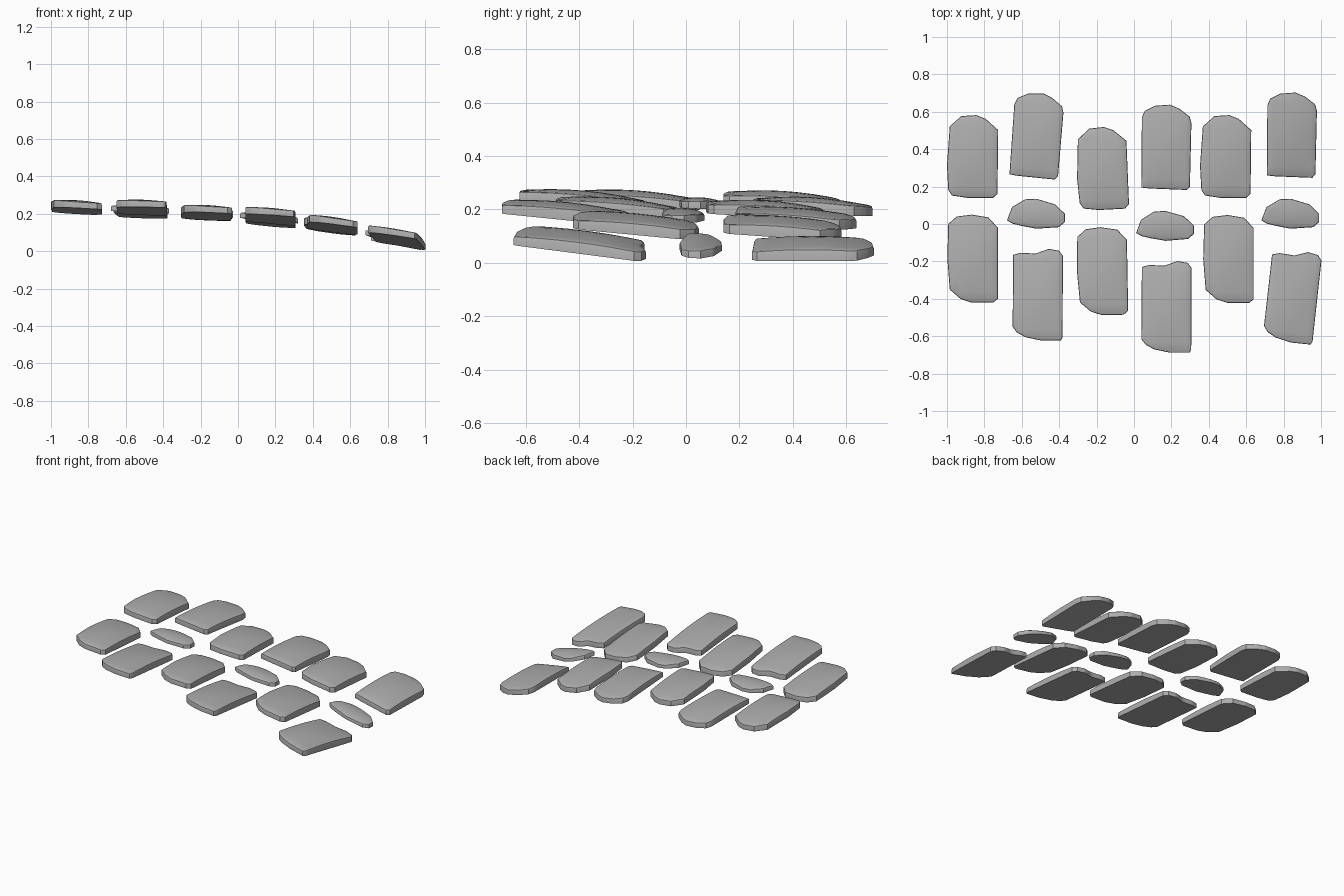
import bpy, bmesh, math
from mathutils import Vector, Matrix

cube = bpy.data.objects.get("Cube")
if cube:
    bpy.data.objects.remove(cube)

grey = bpy.data.materials.new("stone grey")
grey.use_nodes = True
tone = (0.42, 0.42, 0.42, 1)
grey.diffuse_color = tone
grey.node_tree.nodes["Principled BSDF"].inputs["Base Color"].default_value = tone

# Plan outlines, each centred on its own middle
ARCHED = [(-.13, -.18), (-.11, -.21), (-.03, -.222), (.11, -.222), (.133, -.2), (.137, .14),
          (.07, .2), (.02, .22), (-.06, .215), (-.122, .16), (-.137, -.05)]
SQUARE = [(-.133, -.215), (-.09, -.22), (.11, -.228), (.127, -.21), (.135, .13), (.125, .165),
          (.07, .207), (.02, .228), (-.06, .222), (-.115, .195), (-.13, .16)]
ROUNDED = [(-.122, -.165), (-.065, -.215), (-.005, -.235), (.11, -.235), (.135, -.215), (.135, .165),
           (.085, .22), (-.005, .235), (-.085, .225), (-.13, .185), (-.135, 0)]
WAVY = [(-.133, -.17), (-.11, -.2), (-.065, -.225), (.02, -.243), (.125, -.243), (.134, -.225),
        (.136, .21), (.115, .237), (.06, .247), (-.01, .222), (-.09, .226), (-.13, .215)]
PEBBLE = [(-.157, -.035), (-.13, -.052), (-.08, -.065), (0, -.08), (.12, -.072), (.152, -.045),
          (.152, 0), (.1, .05), (0, .08), (-.06, .077), (-.13, .035)]


def slab(name, outline, centre, base, slope, turn=0, wall=.033, crown=.022):
    """Flat-bottomed slab with a domed top, laid on a sloping plane."""
    bm = bmesh.new()
    face = bm.faces.new([bm.verts.new((x, y, 0)) for x, y in outline])
    half_x = max(abs(p[0]) for p in outline)
    half_y = max(abs(p[1]) for p in outline)
    lifted = bmesh.ops.extrude_face_region(bm, geom=[face])["geom"]
    top = [v for v in lifted if isinstance(v, bmesh.types.BMVert)]
    bmesh.ops.translate(bm, verts=top, vec=(0, 0, wall))
    bmesh.ops.recalc_face_normals(bm, faces=bm.faces)
    # Soften the upper rim
    rim = [e for e in bm.edges if all(v.co.z > wall / 2 for v in e.verts)]
    bmesh.ops.bevel(bm, geom=rim, offset=.007, segments=2, affect='EDGES', profile=.5)
    # Cut the slab into a grid so that the top can dome
    for axis, half in ((Vector((1, 0, 0)), half_x), (Vector((0, 1, 0)), half_y)):
        for step in range(-3, 4):
            bmesh.ops.bisect_plane(bm, geom=bm.verts[:] + bm.edges[:] + bm.faces[:], dist=1e-5,
                                   plane_co=axis * half * step / 4, plane_no=axis)
    spin = Matrix.Rotation(math.radians(turn), 3, 'Z')
    for v in bm.verts:
        u, w = v.co.x / half_x, v.co.y / half_y
        if v.co.z > wall / 2:
            v.co.z += crown * (1 - w * w) * (1 - .55 * u * u)
        v.co = spin @ v.co
        v.co.z += base + slope[0] * v.co.x + slope[1] * v.co.y
        v.co += Vector((*centre, 0))
    mesh = bpy.data.meshes.new(name)
    bm.to_mesh(mesh)
    bm.free()
    mesh.materials.append(grey)
    obj = bpy.data.objects.new(name, mesh)
    bpy.context.collection.objects.link(obj)
    bpy.context.view_layer.objects.active = obj
    bpy.ops.object.select_all(action='DESELECT')
    obj.select_set(True)
    bpy.ops.object.shade_smooth_by_angle(angle=math.radians(30))


# Back row: outline, centre, base height, slope, turn
back = [(ARCHED, (-.863, .362), .213, (-.06, -.06), 0),
        (SQUARE, (-.52, .472), .19, (-.04, -.06), -3.5),
        (ARCHED, (-.17, .298), .178, (-.05, -.06), 3),
        (SQUARE, (.172, .41), .148, (-.1, -.07), 0),
        (ARCHED, (.49, .362), .113, (-.14, -.07), 0),
        (SQUARE, (.843, .475), .032, (-.19, 0), 0)]
# Front row
front = [(ROUNDED, (-.863, -.185), .215, (-.06, -.07), 0),
         (WAVY, (-.516, -.38), .215, (-.03, -.09), 0),
         (ROUNDED, (-.17, -.252), .187, (-.05, -.09), 1),
         (WAVY, (.172, -.445), .17, (-.08, -.1), 0),
         (ROUNDED, (.505, -.187), .123, (-.14, -.095), 0),
         (WAVY, (.845, -.39), .056, (-.17, -.11), -6)]
# Small pebbles between the rows
middle = [(PEBBLE, (-.522, .055), .208, (-.04, -.05), 0),
          (PEBBLE, (.168, -.01), .163, (-.09, -.05), 1),
          (PEBBLE, (.838, .055), .05, (-.22, -.05), 0)]

for row, parts in (("back", back), ("front", front)):
    for i, part in enumerate(parts):
        slab(f"{row}_slab_{i + 1}", *part)
for i, part in enumerate(middle):
    slab(f"small_pebble_{i + 1}", *part, wall=.022, crown=.014)
